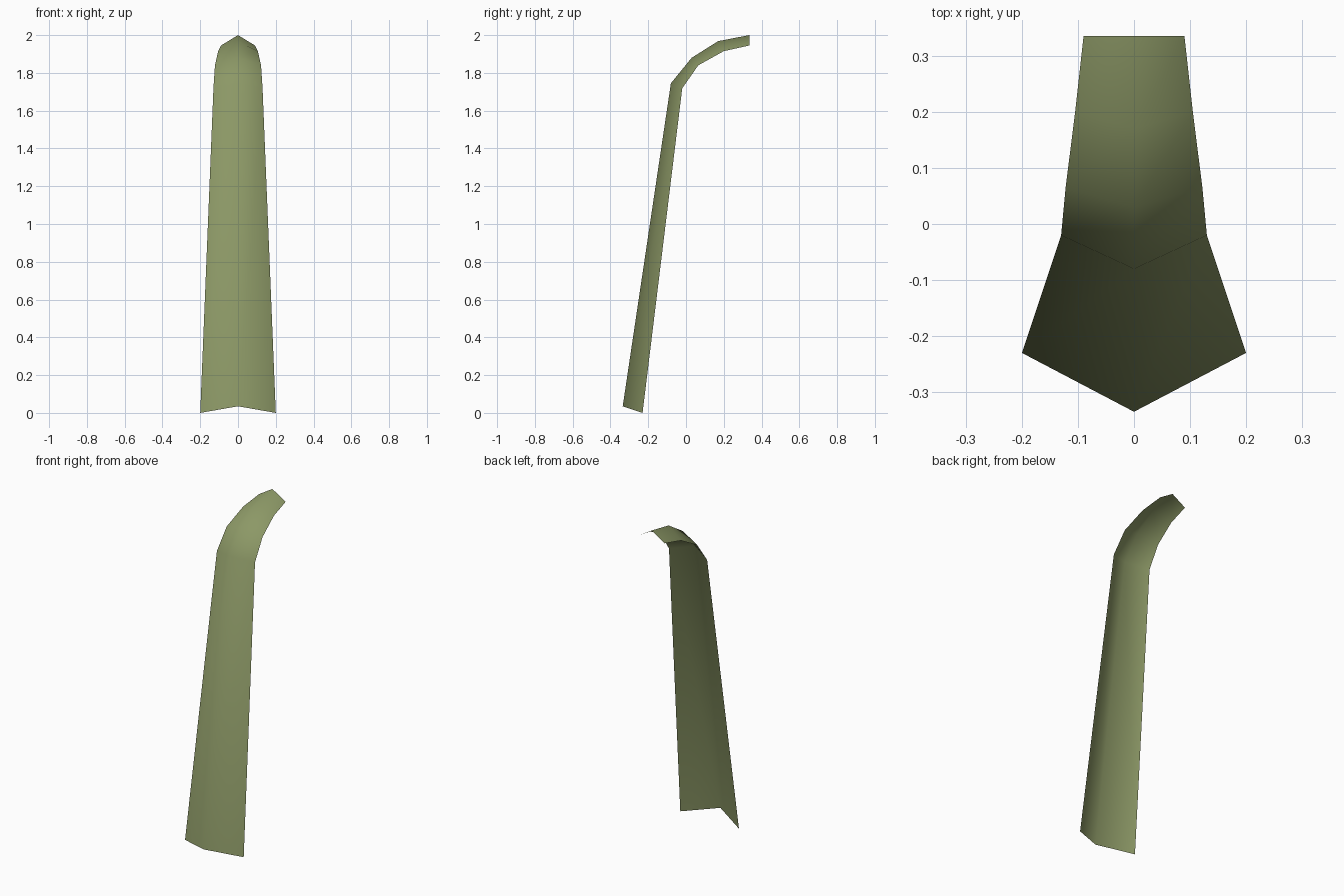
import bpy, bmesh

if "Cube" in bpy.data.objects:
    bpy.data.objects.remove(bpy.data.objects["Cube"])

# one flat leaf colour
green = bpy.data.materials.new("leaf green")
green.diffuse_color = (0.262, 0.314, 0.133, 1)
green.use_nodes = True
green.node_tree.nodes["Principled BSDF"].inputs["Base Color"].default_value = green.diffuse_color

# stations along the blade: ridge (y, z), then side edge (x, y, z)
stations = [
    ((-0.335, 0.035), (0.20, -0.23, 0.0)),
    ((-0.08, 1.745), (0.13, -0.02, 1.718)),
    ((0.03, 1.88), (0.122, 0.065, 1.84)),
    ((0.17, 1.968), (0.105, 0.20, 1.915)),
    ((0.335, 2.0), (0.09, 0.335, 1.945)),
]

# folded single-sheet blade, bending backwards at the tip
bm = bmesh.new()
rows = []
for (ry, rz), (x, y, z) in stations:
    rows.append([bm.verts.new(p) for p in ((-x, y, z), (0, ry, rz), (x, y, z))])
for low, high in zip(rows, rows[1:]):
    for i in range(2):
        face = bm.faces.new((low[i], low[i + 1], high[i + 1], high[i]))
        face.smooth = True

mesh = bpy.data.meshes.new("leaf_blade")
bm.to_mesh(mesh)
bm.free()
mesh.materials.append(green)
blade = bpy.data.objects.new("leaf_blade", mesh)
bpy.context.collection.objects.link(blade)
